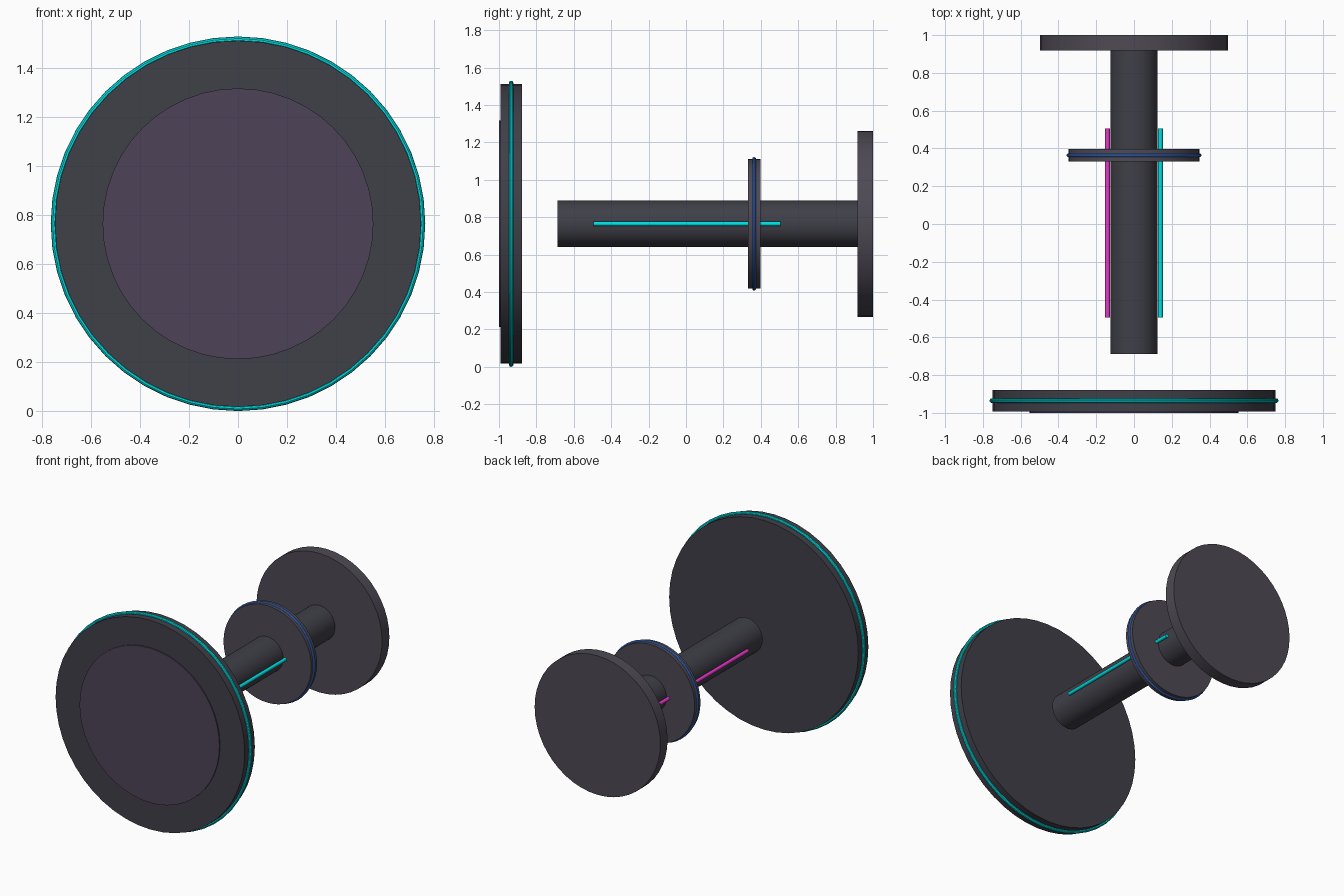
import bpy
import math

if "Cube" in bpy.data.objects:
    bpy.data.objects.remove(bpy.data.objects["Cube"])

CZ = 0.765                      # height of the common axis
ALONG_Y = (math.radians(90), 0, 0)


def material(name, rgb):
    m = bpy.data.materials.new(name)
    m.diffuse_color = (*rgb, 1)
    m.use_nodes = True
    m.node_tree.nodes["Principled BSDF"].inputs["Base Color"].default_value = m.diffuse_color
    return m


DARK = material("dark_metal", (0.05, 0.05, 0.065))
PLUM = material("plum_panel", (0.075, 0.055, 0.095))
GREY = material("plum_grey", (0.075, 0.068, 0.088))
CYAN = material("cyan_glow", (0.0, 0.75, 0.78))
BLUE = material("blue_glow", (0.06, 0.2, 0.75))
PINK = material("magenta_glow", (0.8, 0.04, 0.6))


def finish(name, mat):
    ob = bpy.context.object
    ob.name = name
    ob.data.materials.append(mat)
    bpy.ops.object.shade_smooth_by_angle(angle=math.radians(35))
    return ob


def disc(name, radius, y0, y1, mat, x=0.0, sides=48):
    bpy.ops.mesh.primitive_cylinder_add(
        vertices=sides, radius=radius, depth=y1 - y0,
        location=(x, (y0 + y1) / 2, CZ), rotation=ALONG_Y)
    return finish(name, mat)


def ring(name, major, minor, y, mat):
    bpy.ops.mesh.primitive_torus_add(
        major_segments=48, minor_segments=10, major_radius=major,
        minor_radius=minor, location=(0, y, CZ), rotation=ALONG_Y)
    return finish(name, mat)


# Front plate with raised panel and glowing rim
disc("front_plate", 0.748, -0.992, -0.878, DARK)
disc("front_panel", 0.553, -1.0, -0.98, PLUM)
ring("front_rim", 0.753, 0.012, -0.935, CYAN)

# Central shaft and rear plate
disc("shaft", 0.125, -0.687, 0.93, DARK)
disc("rear_plate", 0.497, 0.918, 1.0, GREY)

# Middle collar with glowing rim
disc("collar", 0.347, 0.332, 0.398, GREY)
ring("collar_rim", 0.347, 0.01, 0.364, BLUE)

# Light strips on both sides of the shaft
for side, mat in ((1, CYAN), (-1, PINK)):
    label = "right" if side > 0 else "left"
    disc(f"light_strip_{label}", 0.0125, -0.495, 0.505, mat, x=0.14 * side, sides=12)
